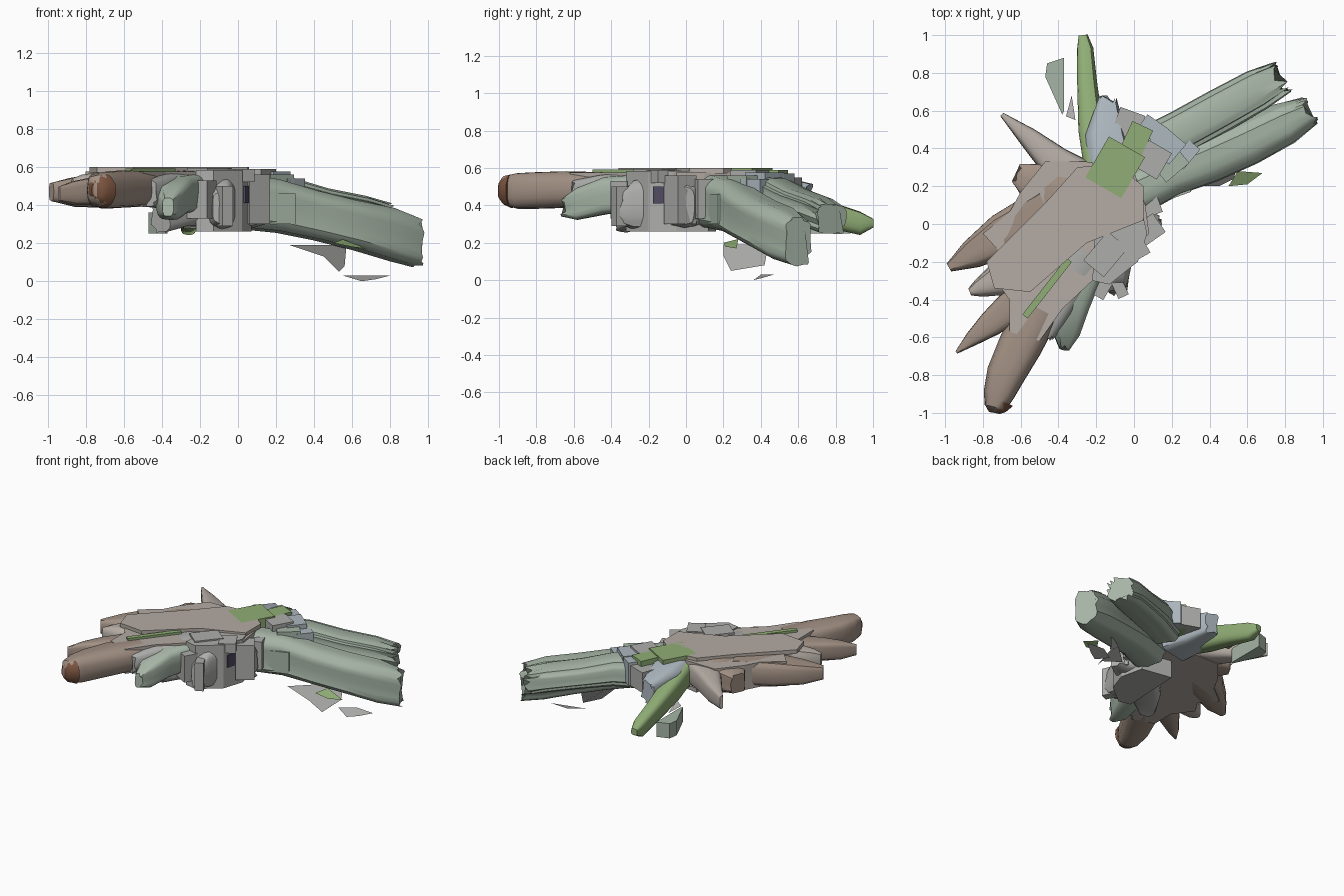
import bpy, bmesh, math, random
from mathutils import Vector

random.seed(4)
BROWN, TAN = (0.36, 0.28, 0.23, 1), (0.46, 0.41, 0.37, 1)
GREY, GREEN = (0.42, 0.42, 0.41, 1), (0.28, 0.42, 0.18, 1)
SAGE, BLUE = (0.38, 0.46, 0.38, 1), (0.42, 0.48, 0.52, 1)
DARK, RUST = (0.08, 0.07, 0.12, 1), (0.2, 0.09, 0.05, 1)
mats = {}


def finish(name, bm, color, smooth=True):
    bmesh.ops.recalc_face_normals(bm, faces=bm.faces)
    me = bpy.data.meshes.new(name)
    bm.to_mesh(me)
    bm.free()
    ob = bpy.data.objects.new(name, me)
    bpy.context.collection.objects.link(ob)
    if color not in mats:
        mats[color] = bpy.data.materials.new("surface_%d" % len(mats))
        mats[color].diffuse_color = color
    me.materials.append(mats[color])
    if smooth:
        bpy.context.view_layer.objects.active = ob
        ob.select_set(True)
        bpy.ops.object.shade_smooth_by_angle(angle=math.radians(40))
        ob.select_set(False)
    return ob


def lobe(name, stations, color, ragged=0.0, p=0.55, rough=0.08, n=20):
    """Ridged tube through stations (x, y, z_low, z_high, half_width)."""
    bm = bmesh.new()
    ridge = [1 - random.random() * rough for _ in range(n)]
    rings, last = [], len(stations) - 1
    for i, (x, y, z0, z1, w) in enumerate(stations):
        a, b = stations[max(i - 1, 0)], stations[min(i + 1, last)]
        t = Vector((b[0] - a[0], b[1] - a[1], 0)).normalized()
        side = Vector((-t.y, t.x, 0))
        ring = []
        for k in range(n):
            c, s = math.cos(math.tau * k / n), math.sin(math.tau * k / n)
            u = math.copysign(abs(c) ** p, c) * w * ridge[k]
            v = math.copysign(abs(s) ** p, s) * (z1 - z0) / 2 * ridge[k]
            co = Vector((x, y, (z0 + z1) / 2 + v)) + side * u
            if i == last:
                co -= t * ragged * random.random()
            ring.append(bm.verts.new(co))
        rings.append(ring)
    for r, q in zip(rings, rings[1:]):
        for k in range(n):
            bm.faces.new((r[k], r[(k + 1) % n], q[(k + 1) % n], q[k]))
    bm.faces.new(rings[0])
    bm.faces.new(rings[-1])
    return finish(name, bm, color)


def slab(name, outline, z0, z1, color):
    bm = bmesh.new()
    f = bm.faces.new([bm.verts.new((x, y, z0)) for x, y in outline])
    ext = bmesh.ops.extrude_face_region(bm, geom=[f])["geom"]
    bmesh.ops.translate(bm, vec=(0, 0, z1 - z0),
                        verts=[v for v in ext if isinstance(v, bmesh.types.BMVert)])
    if f.is_valid is False or len(bm.faces) < len(outline) + 2:
        bm.faces.new([v for v in bm.verts if abs(v.co.z - z0) < 1e-6])
    return finish(name, bm, color, False)


def box(name, x, y, z0, z1, lx, ly, deg, color):
    c, s = math.cos(math.radians(deg)), math.sin(math.radians(deg))
    pts = [(x + c * u * lx / 2 - s * v * ly / 2, y + s * u * lx / 2 + c * v * ly / 2)
           for u, v in ((-1, -1), (1, -1), (1, 1), (-1, 1))]
    return slab(name, pts, z0, z1, color)


def patch(name, pts, color):
    bm = bmesh.new()
    bm.faces.new([bm.verts.new(p) for p in pts])
    return finish(name, bm, color, False)


# Main flat hall with its ragged left edge
slab("hall", [(-.25, .33), (-.47, .33), (-.6, .17), (-.66, .06), (-.8, -.05), (-.7, -.16),
              (-.76, -.26), (-.66, -.4), (-.66, -.57), (-.5, -.62), (-.38, -.45),
              (-.22, -.3), (-.05, -.2), (.08, -.05), (.06, .1), (.0, .28)], .39, .575, TAN)
slab("ceiling", [(-.3, .3), (-.48, .1), (-.78, -.2), (-.74, -.34), (-.55, -.36),
                 (-.25, -.1), (.05, .02), (.05, .2), (-.1, .32)], .57, .6, TAN)

# Sunken central room and its walls
slab("lower_room", [(-.2, .16), (.03, .12), (.07, -.05), (.02, -.2), (-.13, -.32), (-.22, -.3)],
     .26, .585, GREY)
lobe("lower_aisle", [(-.15, -.1, .27, .55, .12), (-.3, -.24, .28, .55, .11),
                     (-.42, -.36, .25, .5, .06)], GREY, .04, .4)
box("window", .045, -.125, .41, .5, .015, .1, -15, DARK)
for i, (x, y, z0, z1, lx, ly, d) in enumerate([
        (.08, -.03, .3, .56, .13, .12, 35), (-.08, -.33, .29, .5, .06, .12, 25),
        (-.15, -.16, .5, .595, .2, .14, 50), (.0, -.12, .52, .59, .12, .14, 30),
        (-.19, -.33, .33, .53, .1, .12, 60), (.09, .09, .33, .54, .1, .09, 20)]):
    box("wall_block_%d" % i, x, y, z0, z1, lx, ly, d, GREY)

# Brown lobes reaching to the left and front
lobe("front_lobe", [(-.5, -.45, .39, .58, .12), (-.6, -.64, .385, .585, .12),
                    (-.68, -.8, .38, .58, .105), (-.715, -.9, .38, .575, .085),
                    (-.735, -.97, .4, .56, .06), (-.74, -1, .44, .52, .02)], BROWN, p=.7)
lobe("front_lobe_tip", [(-.715, -.93, .385, .57, .082), (-.735, -.975, .41, .555, .06),
                        (-.74, -1, .44, .52, .03)], RUST, p=.8)
lobe("front_left_spike", [(-.58, -.38, .39, .57, .1), (-.76, -.53, .4, .55, .07),
                          (-.86, -.61, .4, .53, .04), (-.94, -.68, .42, .5, .008)], BROWN)
lobe("left_middle_lobe", [(-.5, -.15, .39, .58, .12), (-.72, -.3, .39, .575, .09),
                          (-.82, -.34, .4, .56, .05), (-.87, -.36, .42, .54, .02)], TAN)
lobe("left_lobe", [(-.45, .05, .39, .59, .16), (-.7, -.06, .385, .58, .12),
                   (-.86, -.16, .39, .55, .08), (-.98, -.23, .42, .52, .025)], BROWN)
lobe("left_bay", [(-.35, .12, .39, .59, .17), (-.52, .22, .39, .57, .12),
                  (-.63, .27, .41, .55, .06)], BROWN, .03, .4)
lobe("back_left_spike", [(-.25, .2, .39, .58, .13), (-.42, .33, .39, .57, .09),
                         (-.56, .46, .4, .55, .055), (-.7, .58, .43, .53, .012)], TAN, rough=.04)

# Grey-green lobes on the front right of the hall
lobe("front_green_lobe", [(-.2, -.1, .38, .58, .1), (-.33, -.42, .35, .56, .1),
                          (-.36, -.58, .32, .5, .075), (-.37, -.67, .34, .44, .03)], SAGE, .03)
lobe("front_inner_lobe", [(-.25, -.15, .38, .59, .11), (-.42, -.43, .38, .57, .11),
                          (-.5, -.6, .39, .54, .07)], GREY, .04)
lobe("front_short_lobe", [(-.08, -.1, .27, .57, .1), (-.1, -.28, .27, .54, .08),
                          (-.08, -.38, .3, .47, .05)], GREY, .04)
lobe("right_short_lobe", [(-.05, 0, .28, .58, .13), (.08, -.01, .28, .55, .09),
                          (.15, 0, .3, .5, .05)], GREY, .03)
box("green_stripe", -.46, -.34, .575, .592, .38, .035, 52, GREEN)

# Long sloping wings to the back right
lobe("upper_wing", [(.05, .38, .33, .57, .13), (.25, .49, .34, .55, .12), (.45, .6, .31, .49, .12),
                    (.65, .71, .27, .45, .115), (.8, .79, .24, .41, .095)],
     SAGE, .07, .6, .14, 28)
lobe("lower_wing", [(.0, .16, .27, .57, .13), (.2, .26, .25, .54, .12), (.4, .34, .21, .48, .13),
                    (.6, .43, .16, .43, .13), (.8, .53, .1, .39, .12), (.95, .61, .07, .34, .085)],
     SAGE, .05, .6, .14, 28)
box("lower_wing_side_fin", .2, .16, .3, .46, .2, .05, 20, SAGE)

# Narrow wings to the back
lobe("back_wing", [(-.2, .3, .38, .57, .07), (-.23, .5, .33, .52, .07),
                   (-.25, .75, .28, .43, .055), (-.26, .93, .24, .37, .045),
                   (-.27, 1, .28, .33, .025)], GREEN, p=.7)
slab("back_wing_fragment", [(-.38, .58), (-.47, .78), (-.46, .85), (-.37, .88), (-.37, .6)],
     .25, .36, SAGE)
patch("back_small_scrap", [(-.36, .57, .36), (-.31, .55, .38), (-.33, .68, .34)], GREY)

# Stepped rooms at the back
lobe("back_blue_room", [(-.12, .28, .34, .59, .13), (-.15, .48, .34, .57, .11),
                        (-.14, .68, .36, .52, .05)], BLUE, .04, .45)
for i, (x, y, z0, z1, lx, ly, d, col) in enumerate([
        (-.1, .3, .4, .6, .22, .25, -30, GREEN), (.0, .42, .4, .59, .12, .22, -25, GREEN),
        (-.03, .53, .4, .55, .14, .14, -20, GREY), (.1, .5, .4, .57, .14, .1, -35, BLUE),
        (.17, .42, .38, .575, .16, .14, -40, BLUE), (.26, .38, .38, .54, .12, .14, -40, BLUE),
        (.1, .34, .4, .59, .14, .16, -30, GREY), (.2, .31, .36, .56, .16, .1, 40, SAGE)]):
    box("back_block_%d" % i, x, y, z0, z1, lx, ly, d, col)

# Loose ground scraps below the wings
patch("ground_scrap_upper", [(.27, .2, .19), (.45, .2, .13), (.53, .24, .05), (.56, .42, .08),
                             (.57, .44, .19), (.42, .34, .19)], GREY)
patch("ground_scrap_lower", [(.55, .4, .03), (.65, .36, .0), (.72, .4, .01), (.8, .46, .03),
                             (.66, .47, .03)], GREY)
patch("wing_edge_scrap", [(.5, .2, .2), (.6, .21, .18), (.68, .27, .17), (.55, .28, .22)], GREEN)
